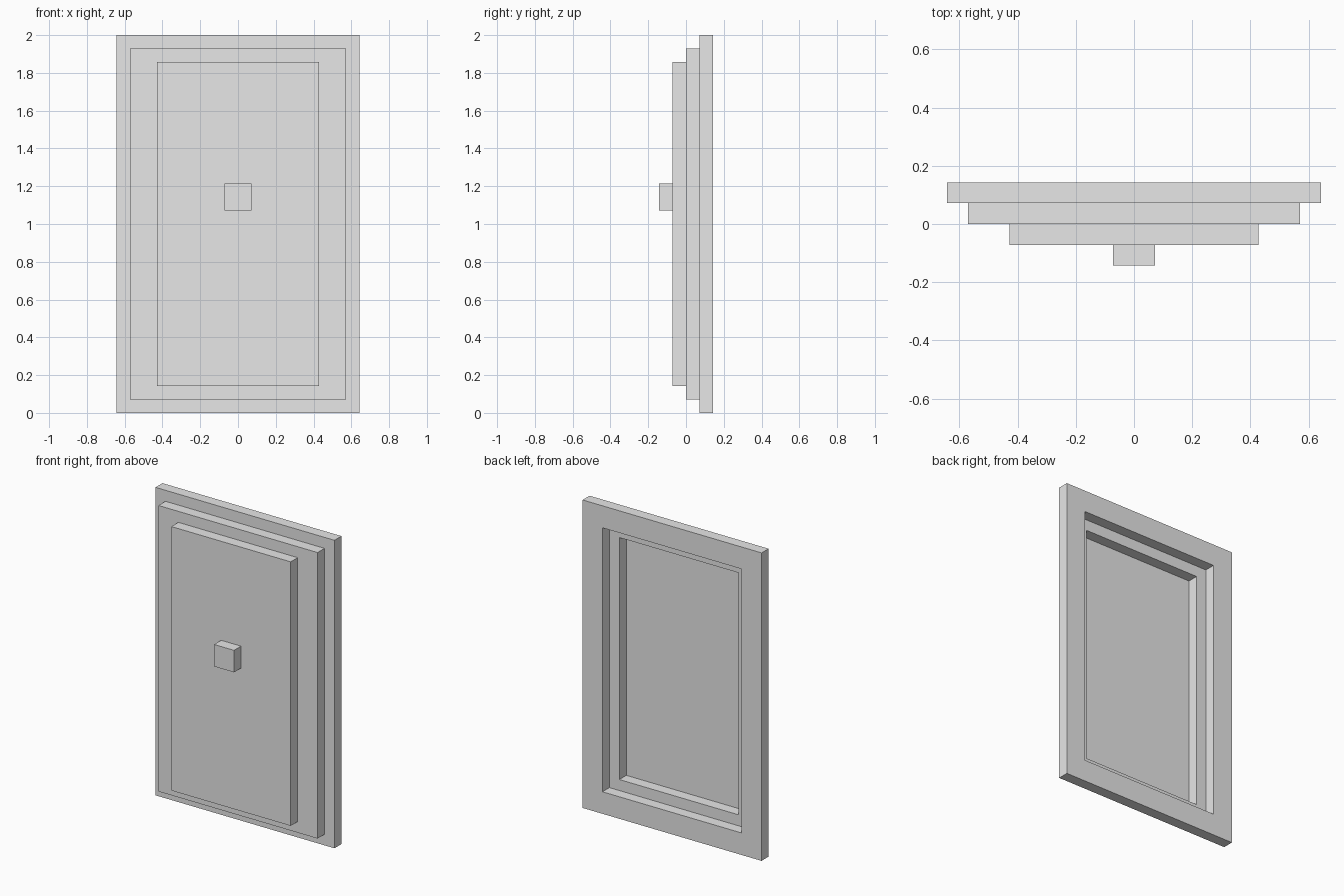
import bpy
import bmesh

cube = bpy.data.objects.get("Cube")
if cube:
    bpy.data.objects.remove(cube, do_unlink=True)

U = 2 / 28  # one step of the stepped relief; the panel is 28 steps tall

grey = bpy.data.materials.new("light_grey")
grey.use_nodes = True
colour = (0.8, 0.8, 0.8, 1)
grey.diffuse_color = colour
grey.node_tree.nodes["Principled BSDF"].inputs["Base Color"].default_value = colour


def finish(name, bm):
    bmesh.ops.recalc_face_normals(bm, faces=bm.faces)
    mesh = bpy.data.meshes.new(name)
    bm.to_mesh(mesh)
    bm.free()
    mesh.materials.append(grey)
    obj = bpy.data.objects.new(name, mesh)
    bpy.context.collection.objects.link(obj)


def loop(bm, half, low, high, y):
    corners = ((-half, low), (half, low), (half, high), (-half, high))
    return [bm.verts.new((x * U, y * U, z * U)) for x, z in corners]


def bridge(bm, a, b):
    for i in range(4):
        j = (i + 1) % 4
        bm.faces.new((a[i], a[j], b[j], b[i]))


def block(name, outer, front, back):
    """Solid block from (half width, bottom, top) and its depth range."""
    bm = bmesh.new()
    a, b = loop(bm, *outer, front), loop(bm, *outer, back)
    bridge(bm, a, b)
    bm.faces.new(a)
    bm.faces.new(b)
    finish(name, bm)


def frame(name, outer, opening, front, back):
    """Rectangular frame with a rectangular opening."""
    bm = bmesh.new()
    rings = [loop(bm, *outer, front), loop(bm, *outer, back),
             loop(bm, *opening, back), loop(bm, *opening, front)]
    for i in range(4):
        bridge(bm, rings[i], rings[(i + 1) % 4])
    finish(name, bm)


# Stepped frames, open at the back
frame("outer_frame", (9, 0, 28), (7, 2, 26), 1, 2)
frame("middle_frame", (8, 1, 27), (6, 3, 25), 0, 1)

# Solid front panel and its square knob
block("front_panel", (6, 2, 26), -1, 0)
block("knob", (1, 15, 17), -2, -1)
